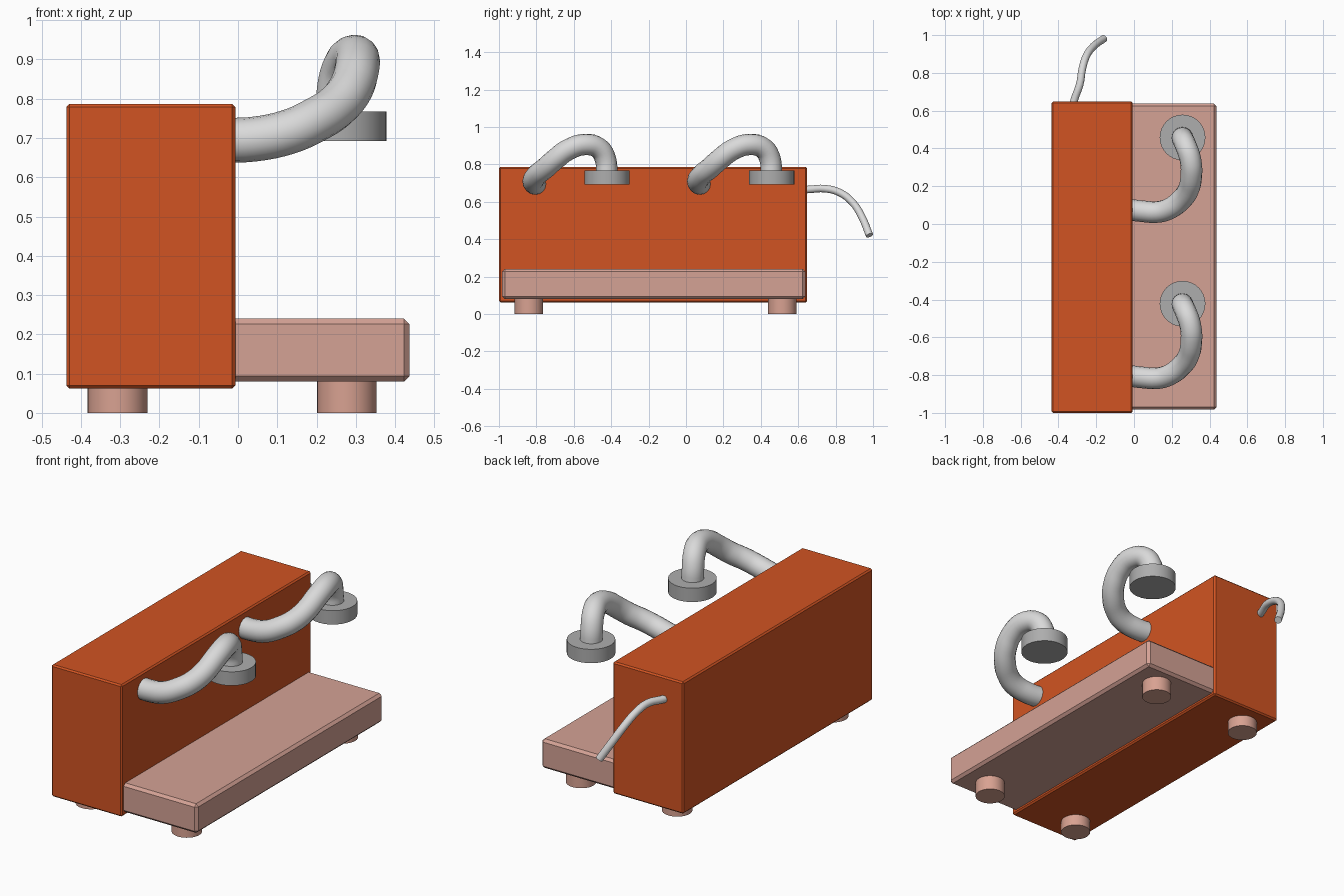
import bpy, math
from mathutils import Vector

if "Cube" in bpy.data.objects:
    bpy.data.objects.remove(bpy.data.objects["Cube"])


def material(name, rgb):
    m = bpy.data.materials.new(name)
    m.diffuse_color = (*rgb, 1)
    m.use_nodes = True
    m.node_tree.nodes["Principled BSDF"].inputs["Base Color"].default_value = m.diffuse_color
    return m


ORANGE = material("burnt_orange", (0.64, 0.088, 0.016))
PINK = material("dusty_pink", (0.66, 0.36, 0.30))
FOOT_PINK = material("foot_pink", (0.69, 0.36, 0.285))
SILVER = material("silver", (0.70, 0.70, 0.70))
GREY = material("grey", (0.42, 0.42, 0.42))


def box(name, lo, hi, mat, bevel):
    lo, hi = Vector(lo), Vector(hi)
    bpy.ops.mesh.primitive_cube_add(size=1, location=(lo + hi) / 2)
    ob = bpy.context.object
    ob.name = name
    ob.scale = hi - lo
    bpy.ops.object.transform_apply(location=False, rotation=False, scale=True)
    ob.data.materials.append(mat)
    mod = ob.modifiers.new("edge_bevel", 'BEVEL')
    mod.width, mod.segments = bevel, 1
    return ob


def disc(name, x, y, z0, z1, r, mat):
    bpy.ops.mesh.primitive_cylinder_add(vertices=32, radius=r, depth=z1 - z0,
                                        location=(x, y, (z0 + z1) / 2))
    ob = bpy.context.object
    ob.name = name
    ob.data.materials.append(mat)
    bpy.ops.object.shade_smooth_by_angle(angle=math.radians(30))
    return ob


def tube(name, points, r, mat, dy=0.0):
    cu = bpy.data.curves.new(name, 'CURVE')
    cu.dimensions = '3D'
    cu.bevel_depth, cu.bevel_resolution = r, 6
    cu.resolution_u = 4
    cu.use_fill_caps = True
    sp = cu.splines.new('BEZIER')
    sp.bezier_points.add(len(points) - 1)
    for bp, (x, y, z) in zip(sp.bezier_points, points):
        bp.co = (x, y + dy, z)
        bp.handle_left_type = bp.handle_right_type = 'AUTO'
    ob = bpy.data.objects.new(name, cu)
    bpy.context.collection.objects.link(ob)
    bpy.context.view_layer.objects.active = ob
    bpy.ops.object.select_all(action='DESELECT')
    ob.select_set(True)
    bpy.ops.object.convert(target='MESH')
    ob = bpy.context.object
    ob.name = name
    ob.data.materials.clear()
    ob.data.materials.append(mat)
    bpy.ops.object.shade_smooth_by_angle(angle=math.radians(40))
    return ob


# Main housing and the low tray in front of it
box("housing", (-0.437, -1.0, 0.062), (-0.007, 0.648, 0.787), ORANGE, 0.008)
box("tray", (-0.025, -0.983, 0.08), (0.437, 0.638, 0.24), PINK, 0.014)

# Four round feet
for x, top, side in ((-0.307, 0.07, "housing"), (0.277, 0.09, "tray")):
    for y, end in ((-0.84, "front"), (0.515, "back")):
        disc(f"{side}_foot_{end}", x, y, 0, top, 0.076, FOOT_PINK)

# Two swan-neck pipes, each ending in a round head
PIPE = [(-0.03, -0.803, 0.694), (0.04, -0.812, 0.697), (0.13, -0.816, 0.716),
        (0.195, -0.795, 0.745), (0.25, -0.752, 0.78), (0.287, -0.70, 0.826),
        (0.303, -0.63, 0.878), (0.299, -0.54, 0.906), (0.274, -0.465, 0.885),
        (0.258, -0.43, 0.825), (0.256, -0.423, 0.75)]
for i, dy in enumerate((0.0, 0.88)):
    tube(f"pipe_{i + 1}", PIPE, 0.057, SILVER, dy)
    disc(f"pipe_head_{i + 1}", 0.257, -0.422 + dy, 0.692, 0.768, 0.121, GREY)

# Drooping cable at the rear end
CABLE = [(-0.325, 0.62, 0.664), (-0.315, 0.66, 0.666), (-0.287, 0.74, 0.67),
         (-0.274, 0.82, 0.65), (-0.252, 0.89, 0.597), (-0.215, 0.94, 0.52),
         (-0.16, 0.981, 0.42)]
tube("cable", CABLE, 0.02, SILVER)
